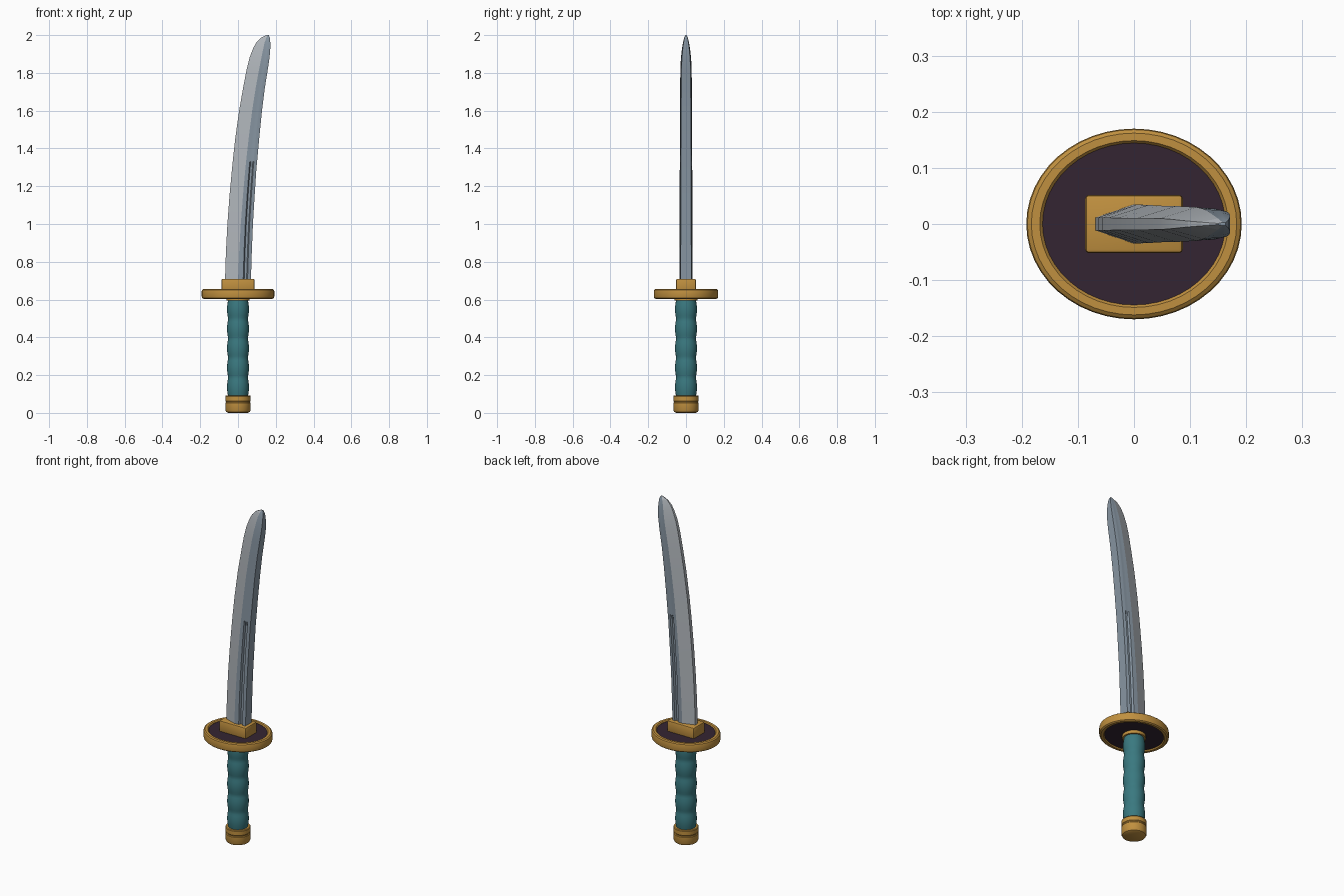
import bpy, bmesh, math

if "Cube" in bpy.data.objects:
    bpy.data.objects.remove(bpy.data.objects["Cube"])


def material(name, rgb):
    m = bpy.data.materials.new(name)
    m.diffuse_color = (*rgb, 1)
    m.use_nodes = True
    m.node_tree.nodes["Principled BSDF"].inputs["Base Color"].default_value = m.diffuse_color
    return m


GOLD = material("gold", (0.53, 0.28, 0.05))
TEAL = material("teal wrap", (0.042, 0.19, 0.215))
PLUM = material("dark plum", (0.034, 0.018, 0.032))
STEEL = material("blue steel", (0.25, 0.31, 0.37))
EDGE = material("polished edge", (0.43, 0.46, 0.49))


def finish(name, bm, mats, angle=30):
    bmesh.ops.recalc_face_normals(bm, faces=bm.faces)
    me = bpy.data.meshes.new(name)
    bm.to_mesh(me)
    bm.free()
    for m in mats:
        me.materials.append(m)
    ob = bpy.data.objects.new(name, me)
    bpy.context.collection.objects.link(ob)
    bpy.ops.object.select_all(action='DESELECT')
    ob.select_set(True)
    bpy.context.view_layer.objects.active = ob
    if angle:
        bpy.ops.object.shade_smooth_by_angle(angle=math.radians(angle))
    return ob


def loft(bm, rings, cap=True):
    """Skin closed rings of points; returns quads as (face, column)."""
    vs = [[bm.verts.new(p) for p in r] for r in rings]
    n = len(vs[0])
    quads = []
    for a, b in zip(vs, vs[1:]):
        for i in range(n):
            j = (i + 1) % n
            quads.append((bm.faces.new((a[i], a[j], b[j], b[i])), i))
    if cap:
        bm.faces.new(vs[0])
        bm.faces.new(vs[-1])
    return quads


def lathe(name, profile, mat, ysq=1.0, n=40):
    """Turn an (r, z) profile; ysq squashes it along y."""
    bm = bmesh.new()
    loft(bm, [[(r * math.cos(math.tau * i / n), r * ysq * math.sin(math.tau * i / n), z)
               for i in range(n)] for r, z in profile])
    return finish(name, bm, [mat])


# pommel with a shallow groove
lathe("pommel", [(0.052, 0), (0.062, 0.005), (0.067, 0.016), (0.067, 0.052), (0.064, 0.056),
                 (0.064, 0.06), (0.067, 0.064), (0.067, 0.088), (0.064, 0.092)], GOLD)

# handle with gentle wrapped ribs
grip = []
for k in range(49):
    z = 0.085 + 0.515 * k / 48
    grip.append((0.052 + 0.006 * abs(math.sin(math.pi * 5 * k / 48)), z))
lathe("handle", grip, TEAL)
lathe("handle_collar", [(0.062, 0.594), (0.062, 0.63)], GOLD)

# oval guard: gold rim with recessed dark plate
RX, SQ = 0.192, 0.885
rim = [(0.163, 0.61), (0.168, 0.604), (0.183, 0.604), (0.19, 0.609), (RX, 0.616),
       (RX, 0.644), (0.19, 0.651), (0.183, 0.656), (0.168, 0.656), (0.163, 0.65)]
bm = bmesh.new()
N = 48
loops = [[(r * math.cos(math.tau * i / N), r * SQ * math.sin(math.tau * i / N), z)
          for i in range(N)] for r, z in rim]
loft(bm, loops, cap=False)
finish("guard_rim", bm, [GOLD])
lathe("guard_plate", [(0.165, 0.612), (0.165, 0.648)], PLUM, SQ, N)

# rectangular blade collar
bm = bmesh.new()
bmesh.ops.create_cube(bm, size=1)
for v in bm.verts:
    v.co = (v.co.x * 0.174, v.co.y * 0.104, 0.675 + v.co.z * 0.07)
bmesh.ops.bevel(bm, geom=bm.edges[:], offset=0.007, segments=2, affect='EDGES', profile=0.5)
finish("blade_collar", bm, [GOLD])

# curved blade: stations of z, edge x, spine x, half thickness
STATIONS = [
    (0.69, -0.069, 0.068, 0.035), (0.85, -0.064, 0.073, 0.035), (1.00, -0.056, 0.079, 0.034),
    (1.15, -0.045, 0.088, 0.034), (1.30, -0.031, 0.098, 0.033), (1.33, -0.028, 0.101, 0.033),
    (1.45, -0.015, 0.112, 0.032), (1.60, 0.006, 0.127, 0.032), (1.72, 0.027, 0.142, 0.031),
    (1.82, 0.046, 0.158, 0.030), (1.88, 0.061, 0.167, 0.027), (1.93, 0.080, 0.171, 0.021),
    (1.96, 0.096, 0.171, 0.016), (1.985, 0.120, 0.169, 0.010), (2.00, 0.150, 0.163, 0.003)]
rings = []
for z, xl, xr, w in STATIONS:
    f = min(1, max(0, (z - 0.69) / 1.3))
    g = 0.6 if z < 1.31 else 0.93          # groove fades out at mid blade
    ridge = 0.5 + 0.1 * f
    half = [(0, 0.33), (ridge, 1), (0.70, 0.95), (0.74, g), (0.83, g), (0.87, 0.92), (1, 0.8)]
    side = [(xl + t * (xr - xl), -w * y, z) for t, y in half]
    rings.append(side + [(x, -y, zz) for x, y, zz in reversed(side)])
bm = bmesh.new()
for f, col in loft(bm, rings):
    # cutting bevels and the edge itself are polished
    f.material_index = 1 if col in (0, 12, 13) else 0
finish("blade", bm, [STEEL, EDGE], 12)
